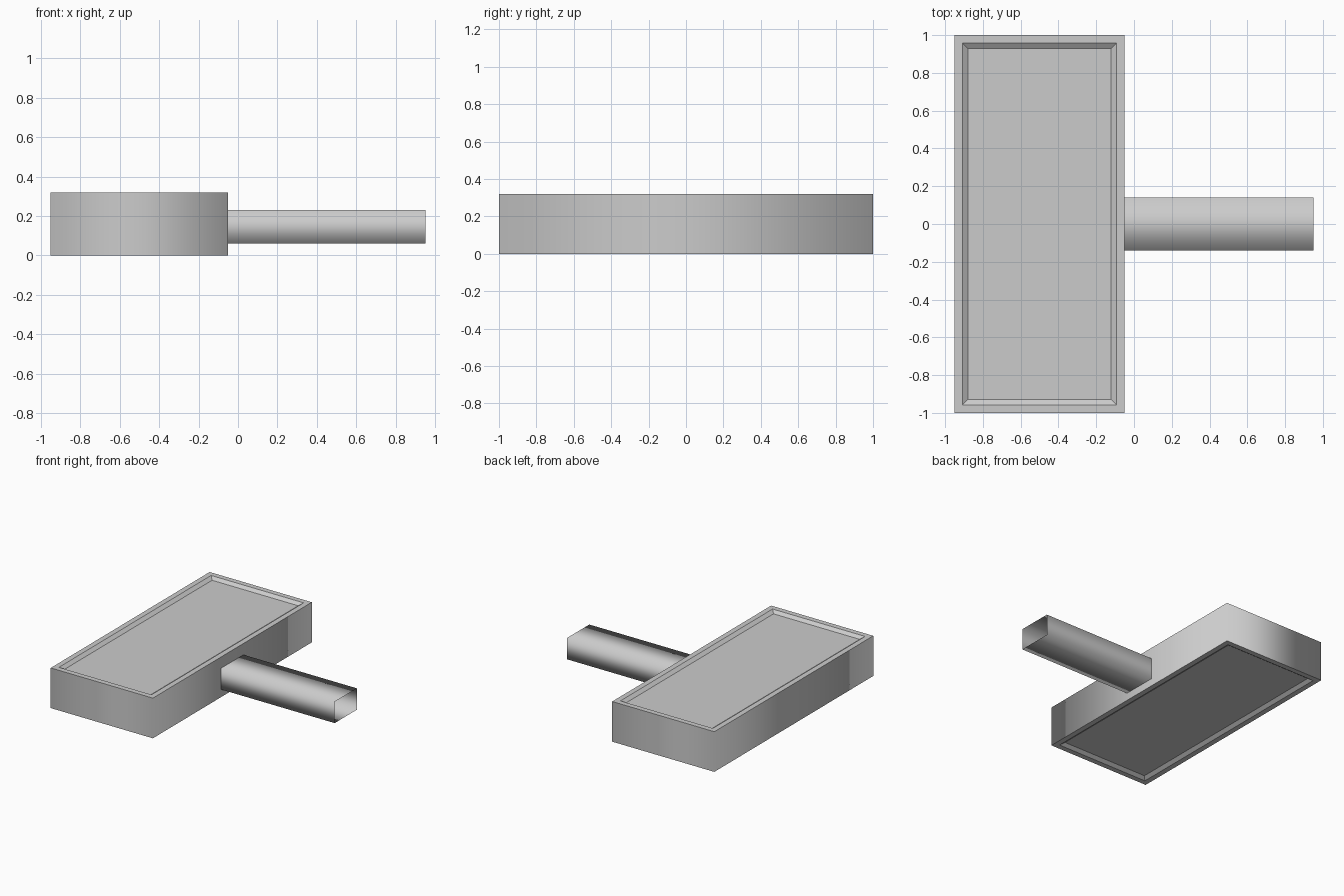
import bpy, bmesh
from mathutils import Vector

if "Cube" in bpy.data.objects:
    bpy.data.objects.remove(bpy.data.objects["Cube"])

def make_box(name, lo, hi):
    """Axis-aligned box as an object plus an open bmesh for further editing."""
    bm = bmesh.new()
    bmesh.ops.create_cube(bm, size=1)
    lo, hi = Vector(lo), Vector(hi)
    for v in bm.verts:
        v.co = Vector(((a + b) / 2 + c * (b - a)) for a, b, c in zip(lo, hi, v.co))
    bm.normal_update()
    obj = bpy.data.objects.new(name, bpy.data.meshes.new(name))
    bpy.context.collection.objects.link(obj)
    return obj, bm

def finish(obj, bm):
    bm.to_mesh(obj.data)
    bm.free()

# Head block: smooth side walls, crisp rims, shallow bevelled tray above and below
head, bm = make_box("head_block", (-0.95, -1, 0), (-0.05, 1, 0.32))
for f in bm.faces:
    f.smooth = abs(f.normal.z) < 0.5
for face in [f for f in bm.faces if abs(f.normal.z) > 0.5]:
    for e in face.edges:
        e.smooth = False
    bmesh.ops.inset_region(bm, faces=[face], thickness=0.06)
    bmesh.ops.inset_region(bm, faces=[face], thickness=0.04)
    bmesh.ops.translate(bm, verts=face.verts, vec=-0.02 * face.normal)
finish(head, bm)

# Handle: smooth-shaded rectangular tube, open at both ends
handle, bm = make_box("handle_tube", (-0.05, -0.14, 0.06), (0.95, 0.14, 0.23))
ends = [f for f in bm.faces if abs(f.normal.x) > 0.5]
bmesh.ops.delete(bm, geom=ends, context='FACES_ONLY')
for f in bm.faces:
    f.smooth = True
finish(handle, bm)
